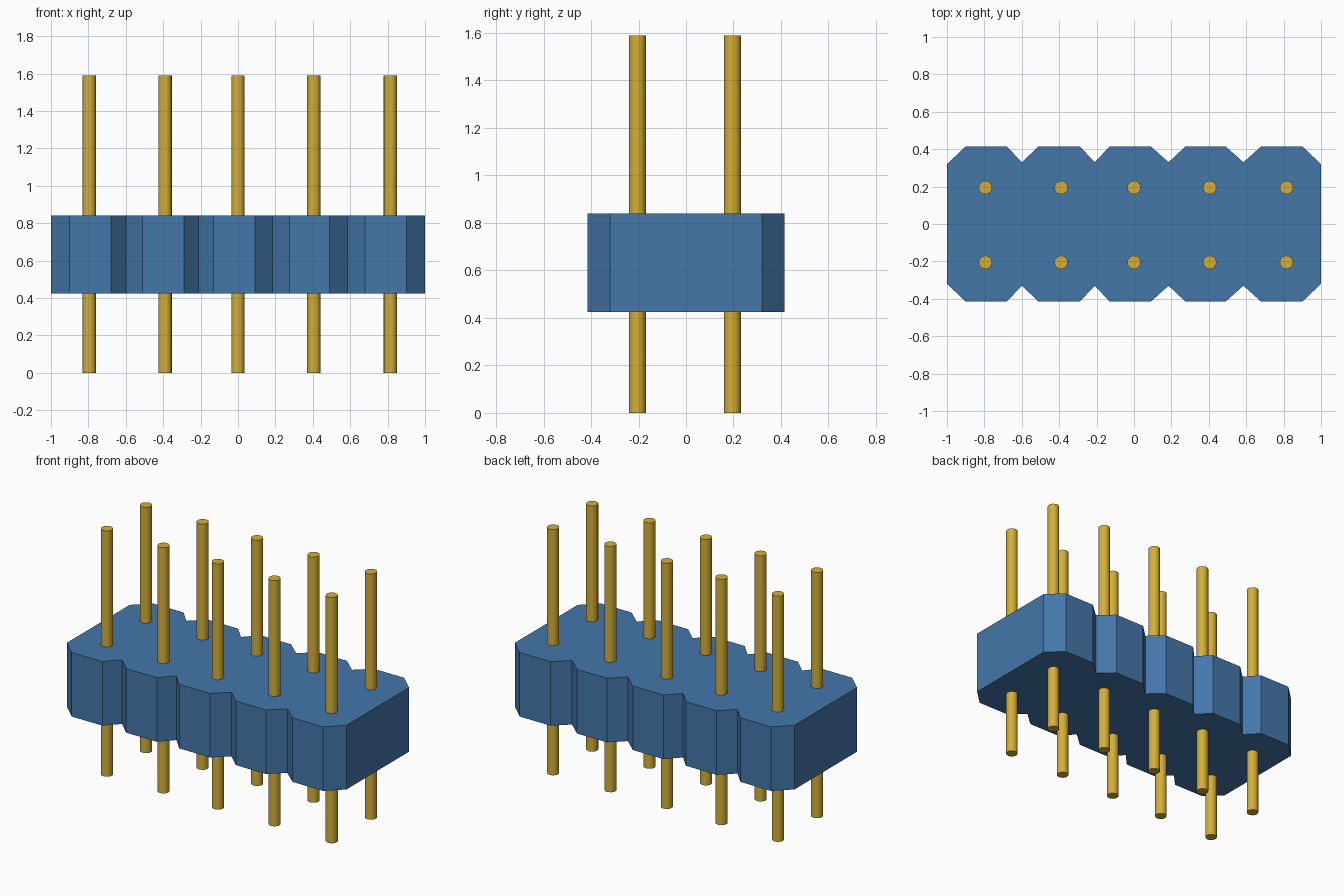
import bpy
import bmesh
import math

cube = bpy.data.objects.get("Cube")
if cube:
    bpy.data.objects.remove(cube, do_unlink=True)


def make_material(name, rgb):
    mat = bpy.data.materials.new(name)
    mat.use_nodes = True
    color = (*rgb, 1.0)
    mat.diffuse_color = color
    mat.node_tree.nodes["Principled BSDF"].inputs["Base Color"].default_value = color
    return mat


blue = make_material("blue plastic", (0.058, 0.184, 0.402))
gold = make_material("gold metal", (0.66, 0.43, 0.04))

# Housing: one notched outline, extruded upwards
BOTTOM, TOP = 0.425, 0.84
OUTER, NOTCH, END = 0.415, 0.33, 0.32
flats = [(-0.90, -0.68), (-0.51, -0.29), (-0.13, 0.09), (0.275, 0.49), (0.68, 0.90)]
valleys = [-0.60, -0.21, 0.185, 0.585]

front = [(-1.0, -END)]
for i, (left, right) in enumerate(flats):
    front += [(left, -OUTER), (right, -OUTER)]
    if i < len(valleys):
        front.append((valleys[i], -NOTCH))
front.append((1.0, -END))
outline = front + [(x, -y) for x, y in reversed(front)]

bm = bmesh.new()
base = bm.faces.new([bm.verts.new((x, y, BOTTOM)) for x, y in outline])
result = bmesh.ops.extrude_face_region(bm, geom=[base], use_keep_orig=True)
raised = [v for v in result["geom"] if isinstance(v, bmesh.types.BMVert)]
bmesh.ops.translate(bm, verts=raised, vec=(0, 0, TOP - BOTTOM))
bmesh.ops.recalc_face_normals(bm, faces=bm.faces)
mesh = bpy.data.meshes.new("housing")
bm.to_mesh(mesh)
bm.free()
mesh.materials.append(blue)
housing = bpy.data.objects.new("housing", mesh)
bpy.context.collection.objects.link(housing)

# Pins: two rows of round rods through the housing
HEIGHT = 1.59
for row, y in (("front", -0.205), ("back", 0.195)):
    for i, x in enumerate((-0.795, -0.39, 0.0, 0.405, 0.815)):
        bpy.ops.mesh.primitive_cylinder_add(
            vertices=16, radius=0.036, depth=HEIGHT, location=(x, y, HEIGHT / 2))
        pin = bpy.context.object
        pin.name = f"{row}_pin_{i + 1}"
        pin.data.materials.append(gold)
        bpy.ops.object.shade_smooth_by_angle(angle=math.radians(40))
